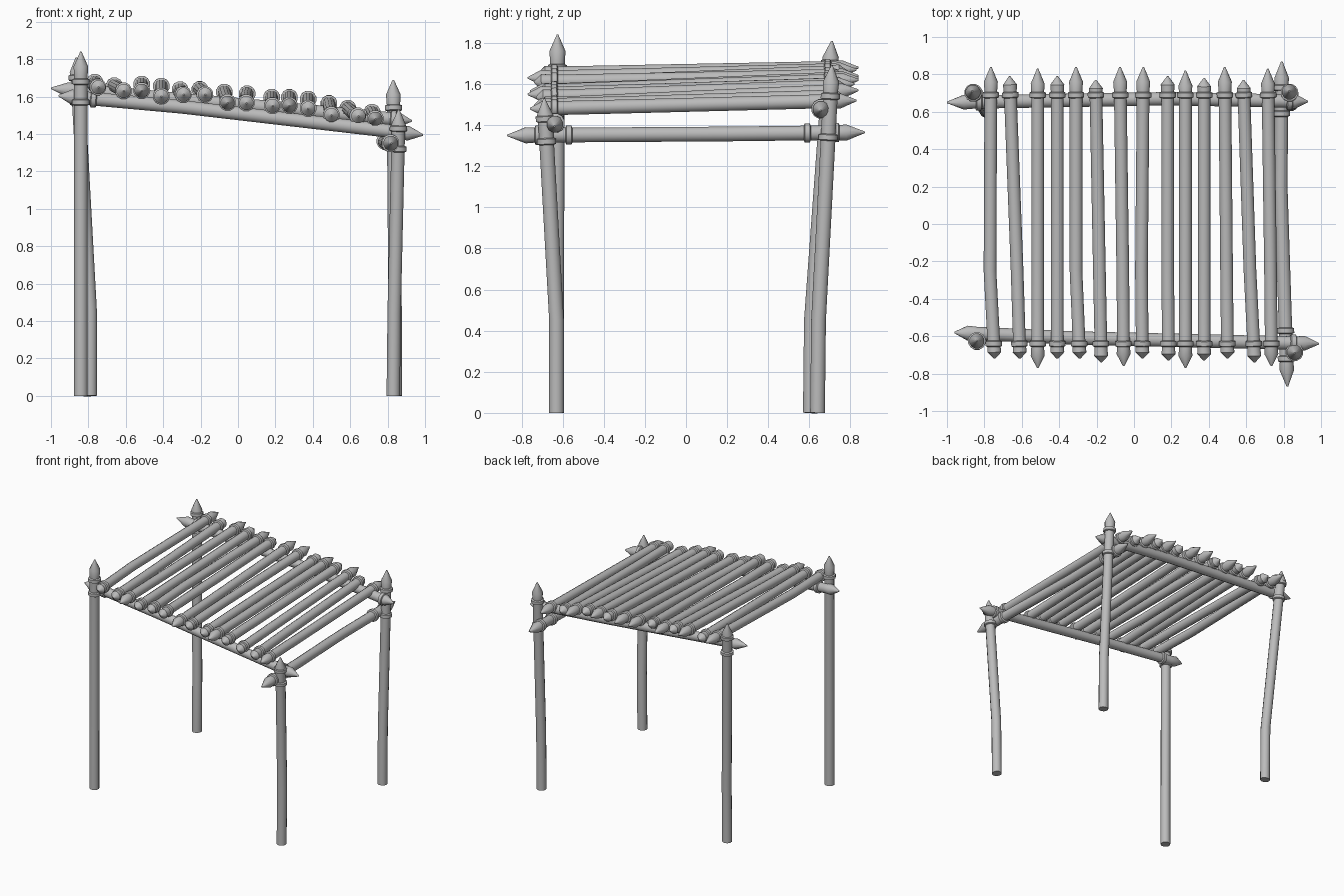
import bpy, bmesh, math
from mathutils import Vector

cube = bpy.data.objects.get("Cube")
if cube:
    bpy.data.objects.remove(cube, do_unlink=True)

wood = bpy.data.materials.new("plain grey wood")
wood.use_nodes = True
GREY = (0.5, 0.5, 0.5, 1)
wood.diffuse_color = GREY
wood.node_tree.nodes["Principled BSDF"].inputs["Base Color"].default_value = GREY
SIDES = 12


def sweep(name, stations, axis):
    """Loft round sections (centre, radius) whose planes are square to the axis."""
    axis = axis.normalized()
    u = axis.orthogonal().normalized()
    v = axis.cross(u)
    bm = bmesh.new()
    loops = []
    for centre, r in stations:
        loops.append([bm.verts.new(centre + r * (u * math.cos(a) + v * math.sin(a)))
                      for a in (math.tau * i / SIDES for i in range(SIDES))])
    for a, b in zip(loops, loops[1:]):
        for i in range(SIDES):
            j = (i + 1) % SIDES
            bm.faces.new((a[i], a[j], b[j], b[i]))
    bm.faces.new(loops[0][::-1])
    bm.faces.new(loops[-1])
    bmesh.ops.recalc_face_normals(bm, faces=bm.faces)
    mesh = bpy.data.meshes.new(name)
    bm.to_mesh(mesh)
    bm.free()
    mesh.shade_smooth()
    mesh.set_sharp_from_angle(angle=math.radians(35))
    mesh.materials.append(wood)
    bpy.context.collection.objects.link(bpy.data.objects.new(name, mesh))


def log(name, pts, r, start_tip, end_tip, collars):
    """A bent log with sharpened ends and raised collars at given distances."""
    pts = [Vector(p) for p in pts]
    axis = pts[-1] - pts[0]
    lengths = [(b - a).length for a, b in zip(pts, pts[1:])]
    total = sum(lengths)

    def at(d):
        for a, b, l in zip(pts, pts[1:], lengths):
            if d <= l + 1e-6:
                return a.lerp(b, d / l)
            d -= l
        return pts[-1]

    cap = r * 1.1
    profile = [(0, r)]
    if start_tip:
        profile = [(0, 0.004), (start_tip, cap), (start_tip + 0.05, r)]
    d = 0
    for l in lengths[:-1]:
        d += l
        profile.append((d, r))
    profile += [(total - end_tip - 0.05, r), (total - end_tip, cap), (total, 0.004)]
    sweep(name, [(at(d), w) for d, w in profile], axis)

    for n, c in enumerate(collars):
        c = c if c > 0 else total + c
        shape = [(-0.017, 1.02), (-0.012, 1.3), (0.012, 1.3), (0.017, 1.02)]
        sweep(f"{name}_collar_{n + 1}", [(at(c + o), r * k) for o, k in shape], axis)


# Corner posts: foot, knee, top, collars measured down from the top
posts = {
    "front_right_post": ((-0.84, -0.63, 0), (-0.84, -0.63, 0.45), (-0.84, -0.625, 1.84), (-0.27, -0.16)),
    "back_right_post": ((-0.79, 0.605, 0), (-0.79, 0.61, 0.45), (-0.865, 0.71, 1.81), (-0.24, -0.11)),
    "front_left_post": ((0.83, -0.63, 0), (0.835, -0.63, 0.45), (0.86, -0.69, 1.53), (-0.21, -0.10)),
    "back_left_post": ((0.84, 0.64, 0), (0.84, 0.645, 0.45), (0.83, 0.71, 1.69), (-0.35, -0.15)),
}
for name, (foot, knee, top, collars) in posts.items():
    log(name, (foot, knee, top), 0.037, 0, 0.08, collars)

# Sloping rails that carry the slats, and the low side rail
log("front_rail", ((-0.96, -0.58, 1.605), (-0.3, -0.61, 1.545), (0.99, -0.64, 1.395)),
    0.037, 0.07, 0.08, (0.19, -0.14))
log("back_rail", ((-1.0, 0.65, 1.645), (0.2, 0.67, 1.54), (0.93, 0.655, 1.47)),
    0.037, 0.09, 0.07, (0.17, -0.10))
log("left_side_rail", ((0.82, -0.87, 1.35), (0.785, 0.2, 1.357), (0.79, 0.87, 1.365)),
    0.037, 0.09, 0.09, (0.15, 0.30, -0.14, -0.28))

# Roof slats: front x, knee x, back x, front y, back y, front z, back z
slats = [
    (-0.745, -0.77, -0.765, -0.72, 0.84, 1.65, 1.68),
    (-0.61, -0.625, -0.665, -0.72, 0.79, 1.63, 1.66),
    (-0.515, -0.515, -0.515, -0.77, 0.83, 1.63, 1.67),
    (-0.41, -0.41, -0.41, -0.72, 0.79, 1.60, 1.66),
    (-0.29, -0.31, -0.31, -0.72, 0.84, 1.61, 1.64),
    (-0.175, -0.185, -0.205, -0.74, 0.77, 1.61, 1.64),
    (-0.055, -0.06, -0.075, -0.76, 0.84, 1.565, 1.63),
    (0.045, 0.04, 0.05, -0.72, 0.84, 1.565, 1.62),
    (0.185, 0.18, 0.18, -0.73, 0.79, 1.55, 1.60),
    (0.275, 0.275, 0.275, -0.77, 0.82, 1.55, 1.60),
    (0.375, 0.375, 0.375, -0.73, 0.78, 1.535, 1.59),
    (0.5, 0.495, 0.485, -0.72, 0.84, 1.50, 1.57),
    (0.645, 0.62, 0.585, -0.74, 0.77, 1.495, 1.54),
    (0.735, 0.73, 0.715, -0.76, 0.83, 1.48, 1.52),
]
for n, (fx, kx, bx, fy, by, fz, bz) in enumerate(slats):
    knee = (kx, -0.25, fz + (bz - fz) * 0.3)
    front_tip = 0.065 if fy < -0.75 else 0.035
    back_tip = 0.08 if by > 0.8 else 0.045
    log(f"roof_slat_{n + 1}", ((fx, fy, fz), knee, (bx, by, bz)), 0.035,
        front_tip, back_tip, (-0.64 - fy, 0.69 - by))
